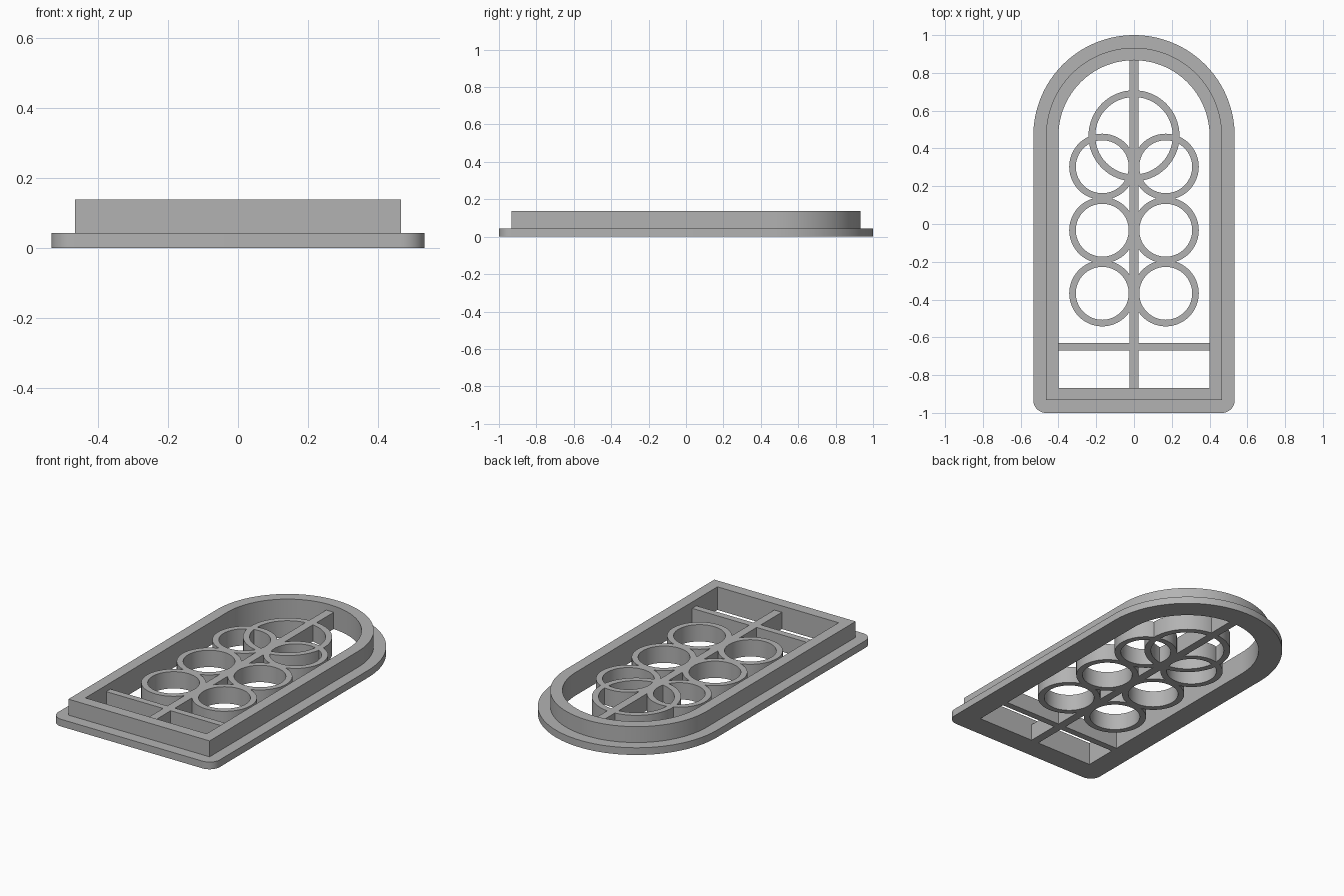
import bpy
import bmesh
from math import sin, cos, pi, radians

old = bpy.data.objects.get("Cube")
if old:
    bpy.data.objects.remove(old, do_unlink=True)

# Single grey material
grey = bpy.data.materials.new("stone_grey")
grey.use_nodes = True
COLOUR = (0.45, 0.45, 0.45, 1)
grey.diffuse_color = COLOUR
grey.node_tree.nodes["Principled BSDF"].inputs["Base Color"].default_value = COLOUR

SPRING = 0.467        # height along y where the arch begins
BASE_TOP, RIM_TOP, TRACERY_TOP = 0.043, 0.138, 0.1


def arc(cx, cy, r, start, end, steps):
    return [(cx + r * cos(start + (end - start) * i / steps),
             cy + r * sin(start + (end - start) * i / steps)) for i in range(steps + 1)]


def circle(cx, cy, r):
    return arc(cx, cy, r, 0, 2 * pi, 64)[:-1]


def arch(half, bottom, corner=0):
    """Round-topped outline with square or rounded lower corners."""
    points = arc(0, SPRING, half, 0, pi, 64)
    if corner:
        x, y = half - corner, bottom + corner
        points += arc(-x, y, corner, pi, 1.5 * pi, 10)
        points += arc(x, y, corner, 1.5 * pi, 2 * pi, 10)
    else:
        points += [(-half, bottom), (half, bottom)]
    return points


def rectangle(x0, x1, y0, y1):
    return [(x0, y0), (x1, y0), (x1, y1), (x0, y1)]


def slab(name, z0, z1, *outlines):
    """Extrude closed outlines; a second outline inside the first is a hole."""
    curve = bpy.data.curves.new(name, "CURVE")
    curve.dimensions, curve.fill_mode = "2D", "BOTH"
    curve.extrude = (z1 - z0) / 2
    for outline in outlines:
        spline = curve.splines.new("POLY")
        spline.points.add(len(outline) - 1)
        for point, (x, y) in zip(spline.points, outline):
            point.co = (x, y, 0, 1)
        spline.use_cyclic_u = True
    obj = bpy.data.objects.new(name, curve)
    bpy.context.collection.objects.link(obj)
    bpy.ops.object.select_all(action="DESELECT")
    obj.select_set(True)
    bpy.context.view_layer.objects.active = obj
    bpy.ops.object.convert(target="MESH")
    obj = bpy.context.object
    mesh = obj.data
    bm = bmesh.new()
    bm.from_mesh(mesh)
    bmesh.ops.remove_doubles(bm, verts=bm.verts, dist=0.0001)
    bmesh.ops.translate(bm, verts=bm.verts, vec=(0, 0, (z0 + z1) / 2))
    bmesh.ops.recalc_face_normals(bm, faces=bm.faces)
    bm.to_mesh(mesh)
    bm.free()
    mesh.materials.clear()
    mesh.materials.append(grey)
    bpy.ops.object.shade_smooth_by_angle(angle=radians(30))


# Frame: wide flange and raised rim around one shared opening
opening = arch(0.4, -0.867)
slab("frame_flange", 0, BASE_TOP, arch(0.533, -1, 0.067), opening)
slab("frame_rim", BASE_TOP, RIM_TOP, arch(0.466, -0.933), opening)

# Straight bars
slab("upright_bar", 0, TRACERY_TOP, rectangle(-0.025, 0.025, -0.87, 0.87))
slab("cross_bar", 0, TRACERY_TOP, rectangle(-0.402, 0.402, -0.67, -0.63))

# Ring tracery: three mirrored pairs and a large ring under the arch
for row, y in (("lower", -0.367), ("middle", -0.033), ("upper", 0.303)):
    for side, x in (("left", 0.168), ("right", -0.168)):
        slab(f"{row}_{side}_ring", 0, TRACERY_TOP, circle(x, y, 0.175), circle(x, y, 0.14))
slab("crown_ring", 0, TRACERY_TOP, circle(0, SPRING, 0.241), circle(0, SPRING, 0.205))
